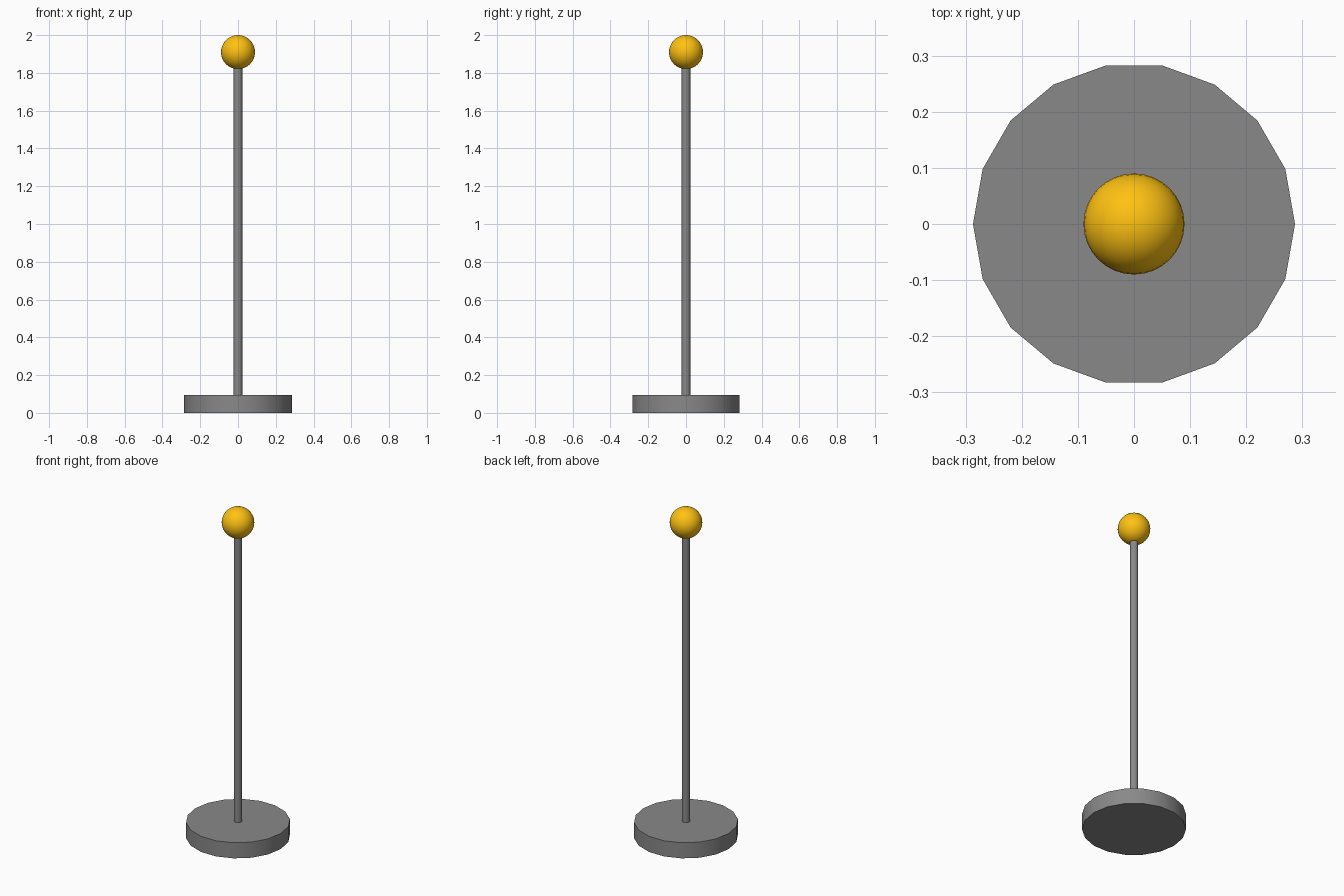
import bpy, bmesh
from math import cos, sin, tau, radians

if "Cube" in bpy.data.objects:
    bpy.data.objects.remove(bpy.data.objects["Cube"])


def material(name, color):
    mat = bpy.data.materials.new(name)
    mat.diffuse_color = (*color, 1)
    mat.use_nodes = True
    mat.node_tree.nodes["Principled BSDF"].inputs["Base Color"].default_value = mat.diffuse_color
    return mat


def finish(name, bm, mat):
    bmesh.ops.recalc_face_normals(bm, faces=bm.faces)
    mesh = bpy.data.meshes.new(name)
    bm.to_mesh(mesh)
    bm.free()
    obj = bpy.data.objects.new(name, mesh)
    bpy.context.collection.objects.link(obj)
    mesh.materials.append(mat)
    bpy.ops.object.select_all(action='DESELECT')
    obj.select_set(True)
    bpy.context.view_layer.objects.active = obj
    bpy.ops.object.shade_smooth_by_angle(angle=radians(30))
    return obj


def cylinder(name, radius, z0, z1, sides, mat):
    # n-gon disc with its first corner on +x, extruded upwards
    bm = bmesh.new()
    ring = [bm.verts.new((radius * cos(tau * i / sides), radius * sin(tau * i / sides), z0))
            for i in range(sides)]
    face = bm.faces.new(ring)
    ext = bmesh.ops.extrude_face_region(bm, geom=[face], use_keep_orig=True)
    top = [g for g in ext['geom'] if isinstance(g, bmesh.types.BMVert)]
    bmesh.ops.translate(bm, verts=top, vec=(0, 0, z1 - z0))
    return finish(name, bm, mat)


grey = material("dark_grey", (0.25, 0.25, 0.25))
gold = material("gold", (1.0, 0.54, 0.006))

# round weighted foot
cylinder("base", 0.287, 0.0, 0.095, 18, grey)

# thin upright, running from the base into the ball
cylinder("pole", 0.023, 0.09, 1.84, 20, grey)

# ball finial
bm = bmesh.new()
bmesh.ops.create_uvsphere(bm, u_segments=32, v_segments=16, radius=0.09)
ball = finish("ball", bm, gold)
ball.location.z = 1.91
